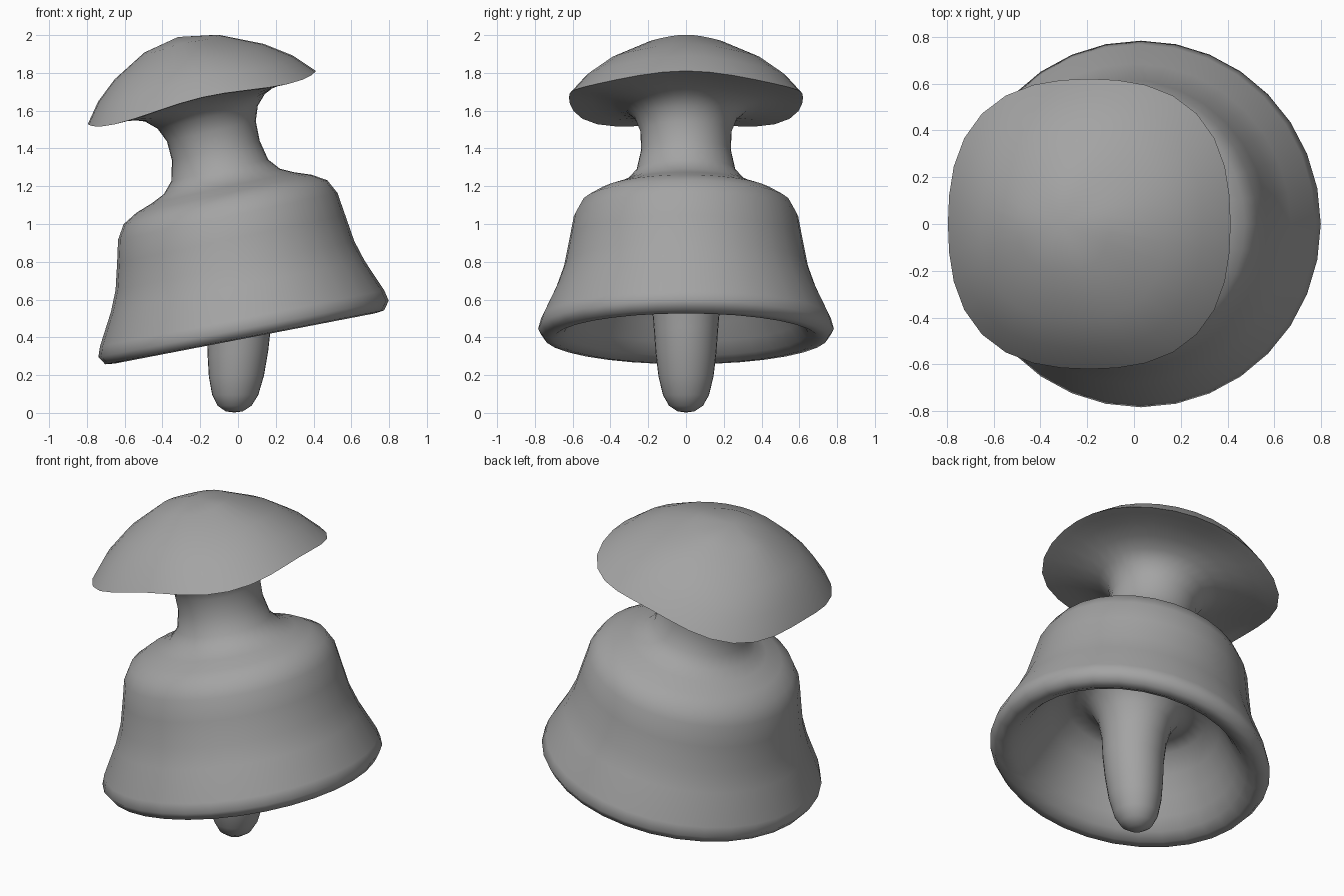
import bpy, bmesh
from math import sin, cos, tau, radians

SIDES = 32
RIM_Z = 0.44   # height of the centre of the bell's mouth

# Sections as (radius, height above the mouth), ordered from the clapper tip to the cap
CLAPPER = [(0, -.438), (.045, -.432), (.09, -.402), (.122, -.345), (.146, -.245), (.161, -.12),
           (.17, 0), (.18, .12), (.205, .23), (.25, .305)]
HOLLOW = [(.32, .345), (.40, .325), (.475, .24), (.54, .14), (.595, .05), (.645, -.015), (.70, -.046)]
BELL = [(.752, -.04), (.783, .005), (.767, .06), (.685, .23), (.645, .34),
        (.617, .48), (.594, .6), (.552, .675), (.475, .72), (.385, .752), (.315, .785)]
NECK = [(.262, .845), (.238, .95), (.241, 1.05), (.272, 1.125), (.325, 1.175)]
CAP = [(.40, 1.208), (.50, 1.226), (.575, 1.228), (.62, 1.23),
       (.53, 1.33), (.405, 1.42), (.2, 1.515), (0, 1.55)]


def clamp(v):
    return max(0.0, min(1.0, v))


def axis_x(h, hanging):
    """The body leans to its right; the clapper hangs nearly straight."""
    if hanging:
        return -.02 + .025 * clamp((h + .43) / .4) - .015 * clamp(h / .35)
    return .03 - .135 * h - .024 * h ** 4


def ring(bm, r, h, hanging):
    tilt = radians(11 * clamp((h + .3) / .6) if hanging else 11 + 1.7 * h)
    cx, cz = axis_x(h, hanging), RIM_Z + h
    if r == 0:
        return [bm.verts.new((cx, 0, cz))]
    square = .075 * clamp((h - 1.15) / .06)     # the cap is a rounded square
    verts = []
    for i in range(SIDES):
        a = tau * i / SIDES
        corner = square * sin(2 * a) ** 2       # its corners reach out and droop
        rad = r * (1 + corner)
        u = rad * cos(a)
        z = cz + u * sin(tilt) - .75 * r * corner
        verts.append(bm.verts.new((cx + u * cos(tilt), rad * sin(a), z)))
    return verts


def skin(bm, low, high):
    for i in range(SIDES):
        j = (i + 1) % SIDES
        if len(low) == 1:
            bm.faces.new((low[0], high[j], high[i]))
        elif len(high) == 1:
            bm.faces.new((low[i], low[j], high[0]))
        else:
            bm.faces.new((low[i], low[j], high[j], high[i]))


cube = bpy.data.objects.get("Cube")
if cube:
    bpy.data.objects.remove(cube, do_unlink=True)

# One plain grey
grey = bpy.data.materials.new("plain_grey")
grey.use_nodes = True
colour = (.37, .37, .37, 1)
grey.diffuse_color = colour
grey.node_tree.nodes["Principled BSDF"].inputs["Base Color"].default_value = colour

# Continuous skin: clapper, hollow, bell, neck and cap
bm = bmesh.new()
rings = [ring(bm, r, h, True) for r, h in CLAPPER]
rings += [ring(bm, r, h, False) for r, h in HOLLOW + BELL + NECK + CAP]
for low, high in zip(rings, rings[1:]):
    skin(bm, low, high)
bmesh.ops.recalc_face_normals(bm, faces=bm.faces)
mesh = bpy.data.meshes.new("leaning_bell")
bm.to_mesh(mesh)
bm.free()
mesh.materials.append(grey)
bell = bpy.data.objects.new("leaning_bell", mesh)
bpy.context.collection.objects.link(bell)

# Smooth shading with a crisp cap rim
bpy.context.view_layer.objects.active = bell
bell.select_set(True)
bpy.ops.object.shade_smooth_by_angle(angle=radians(75))
